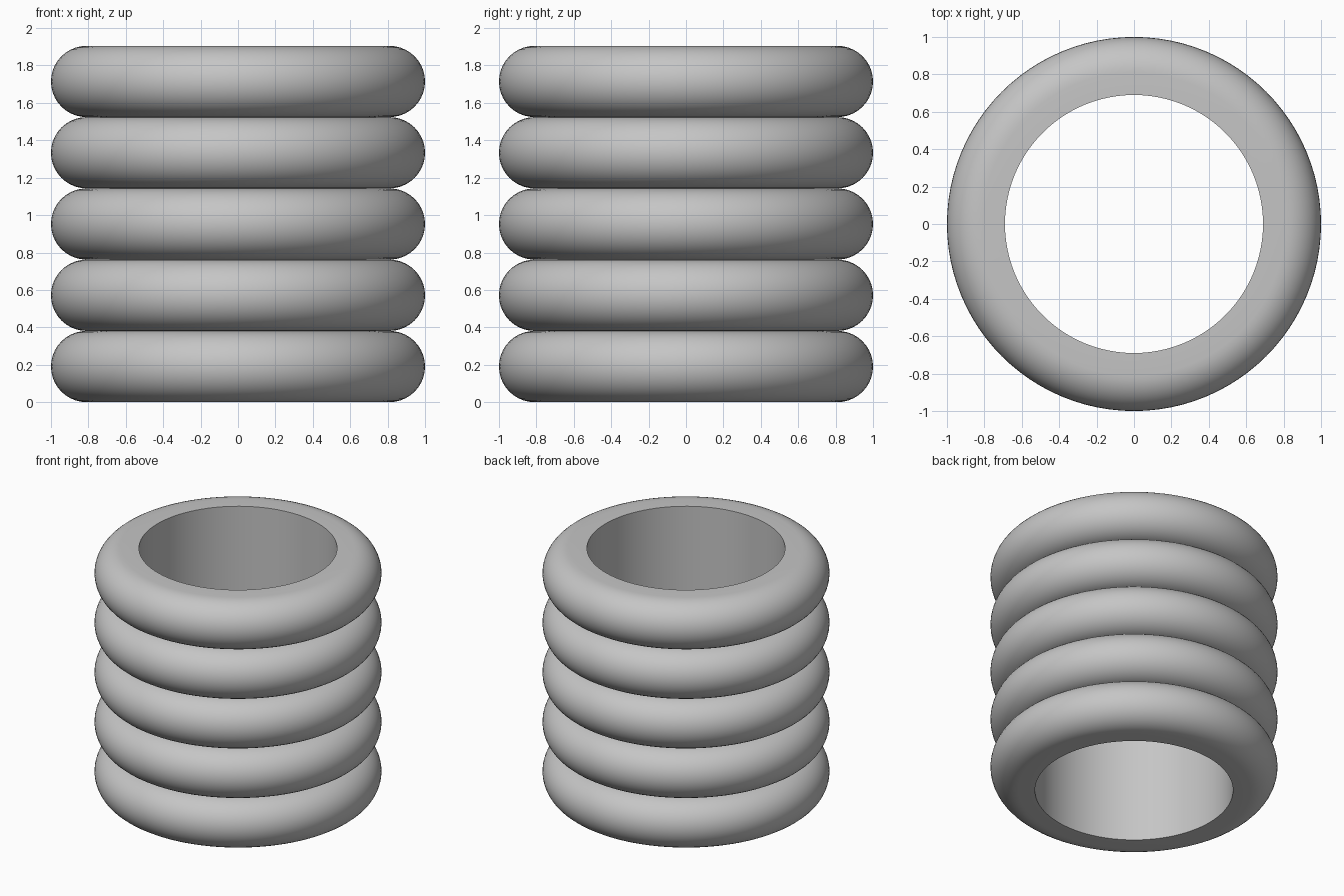
import bpy, bmesh, math
from mathutils import Vector

cube = bpy.data.objects.get("Cube")
if cube:
    bpy.data.objects.remove(cube, do_unlink=True)

RINGS, TUBE, OUTER, BORE = 5, 0.1905, 1.0, 0.69
ARC_STEPS, SEGMENTS = 20, 96
centre = OUTER - TUBE

grey = bpy.data.materials.new("light grey")
grey.use_nodes = True
colour = (0.56, 0.56, 0.56, 1)
grey.diffuse_color = colour
grey.node_tree.nodes["Principled BSDF"].inputs["Base Color"].default_value = colour

# Profile: bore wall, flat end faces and a stack of half-round ribs
profile = [(BORE, 0)]
for ring in range(RINGS):
    for step in range(ARC_STEPS + 1):
        if ring and step == 0:
            continue  # neighbouring ribs share the crease
        a = math.pi * (step / ARC_STEPS - 0.5)
        profile.append((centre + TUBE * math.cos(a),
                        TUBE * (2 * ring + 1 + math.sin(a))))
profile.append((BORE, 2 * TUBE * RINGS))

# Revolve the closed profile around the vertical axis
bm = bmesh.new()
verts = [bm.verts.new((r, 0, z)) for r, z in profile]
edges = [bm.edges.new((v, verts[(i + 1) % len(verts)])) for i, v in enumerate(verts)]
bmesh.ops.spin(bm, geom=verts + edges, cent=Vector(), axis=(0, 0, 1),
               angle=math.tau, steps=SEGMENTS, use_merge=True)
bmesh.ops.remove_doubles(bm, verts=bm.verts[:], dist=0.0001)
bmesh.ops.recalc_face_normals(bm, faces=bm.faces[:])
mesh = bpy.data.meshes.new("ribbed_sleeve")
bm.to_mesh(mesh)
bm.free()
mesh.materials.append(grey)

sleeve = bpy.data.objects.new("ribbed_sleeve", mesh)
bpy.context.collection.objects.link(sleeve)

# Smooth ribs, with sharp creases between them and at the bore rims
bpy.ops.object.select_all(action="DESELECT")
sleeve.select_set(True)
bpy.context.view_layer.objects.active = sleeve
bpy.ops.object.shade_smooth_by_angle(angle=math.radians(35))
